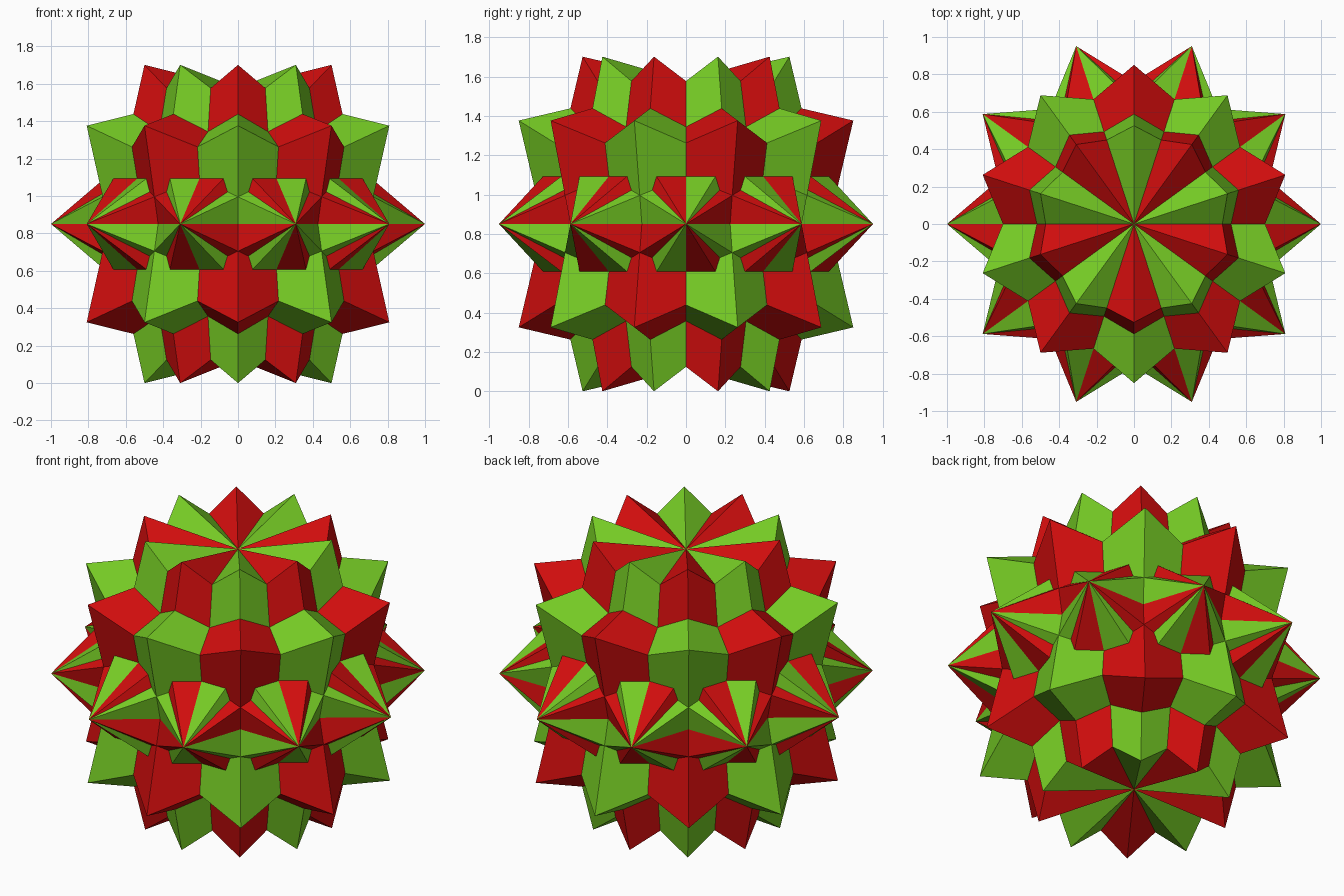
import bpy
import bmesh
import math
from mathutils import Matrix, Vector

cube = bpy.data.objects.get("Cube")
if cube:
    bpy.data.objects.remove(cube, do_unlink=True)

# Tilt that brings a five-fold axis upright when an octahedron's own axes are x, y, z
GOLDEN = (1 + math.sqrt(5)) / 2
TILT = math.atan(1 / GOLDEN)
CENTRE_HEIGHT = math.cos(TILT)


def make_material(name, colour):
    mat = bpy.data.materials.new(name)
    mat.use_nodes = True
    mat.diffuse_color = (*colour, 1)
    bsdf = next(n for n in mat.node_tree.nodes if n.type == 'BSDF_PRINCIPLED')
    bsdf.inputs["Base Color"].default_value = (*colour, 1)
    return mat


def octahedron_mesh(name, mat):
    """Unit octahedron, tips on the axes, tilted about x."""
    bm = bmesh.new()
    for axis in range(3):
        for sign in (1, -1):
            tip = Vector((0, 0, 0))
            tip[axis] = sign
            bm.verts.new(tip)
    bmesh.ops.convex_hull(bm, input=bm.verts[:])
    bmesh.ops.recalc_face_normals(bm, faces=bm.faces[:])
    bm.transform(Matrix.Rotation(TILT, 4, 'X'))
    mesh = bpy.data.meshes.new(name)
    bm.to_mesh(mesh)
    bm.free()
    mesh.materials.append(mat)
    return mesh


def octahedron_cluster(name, mat, start_angle):
    """Five interlocking octahedra turned evenly about the upright axis."""
    mesh = octahedron_mesh(name, mat)
    for i in range(5):
        obj = bpy.data.objects.new(f"{name}_{i + 1}", mesh)
        obj.location.z = CENTRE_HEIGHT
        obj.rotation_euler.z = start_angle + math.radians(72 * i)
        bpy.context.collection.objects.link(obj)


# Two clusters, the green one half a turn from the red one
octahedron_cluster("red_octahedron", make_material("red", (0.64, 0.004, 0.004)), 0)
octahedron_cluster("green_octahedron", make_material("green", (0.18, 0.60, 0.018)), math.pi)
